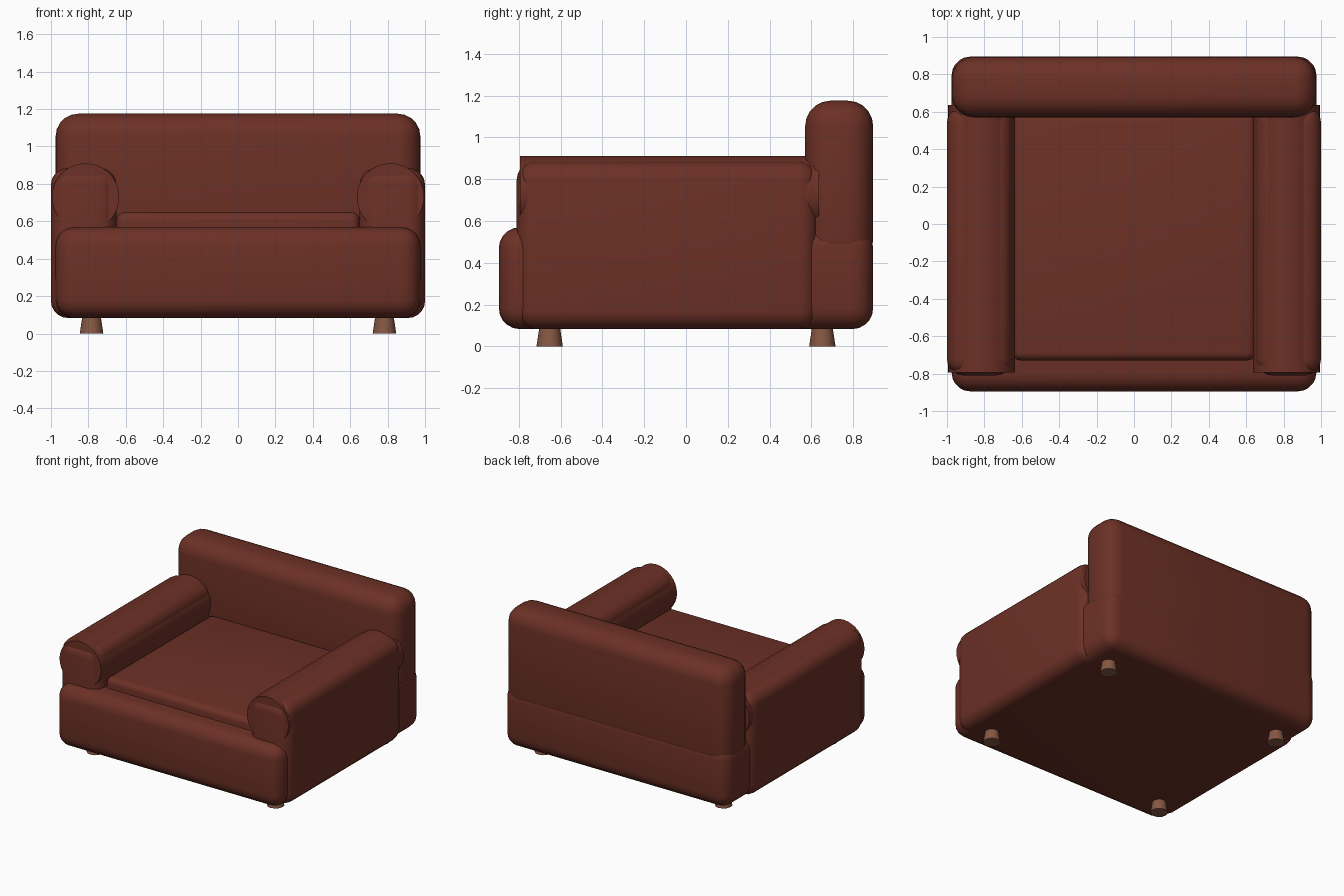
import bpy, bmesh, math
from mathutils import Matrix

if "Cube" in bpy.data.objects:
    bpy.data.objects.remove(bpy.data.objects["Cube"])


def material(name, rgb):
    m = bpy.data.materials.new(name)
    m.diffuse_color = (*rgb, 1)
    m.use_nodes = True
    m.node_tree.nodes["Principled BSDF"].inputs["Base Color"].default_value = m.diffuse_color
    return m


leather = material("brown red leather", (0.150, 0.030, 0.019))
wood = material("brown wood", (0.235, 0.095, 0.055))


def finish(name, bm, mat):
    mesh = bpy.data.meshes.new(name)
    bm.to_mesh(mesh)
    bm.free()
    mesh.materials.append(mat)
    ob = bpy.data.objects.new(name, mesh)
    bpy.context.collection.objects.link(ob)
    bpy.ops.object.select_all(action='DESELECT')
    ob.select_set(True)
    bpy.context.view_layer.objects.active = ob
    bpy.ops.object.shade_smooth_by_angle(angle=math.radians(35))
    return ob


def padded_box(name, lo, hi, radius, segments=5):
    bm = bmesh.new()
    bmesh.ops.create_cube(bm, size=1)
    for v in bm.verts:
        for i in range(3):
            v.co[i] = lo[i] if v.co[i] < 0 else hi[i]
    bmesh.ops.bevel(bm, geom=bm.edges[:], offset=radius, segments=segments,
                    profile=0.5, affect='EDGES')
    return finish(name, bm, leather)


def cone(name, mat, r1, r2, depth, sides, transform):
    bm = bmesh.new()
    bmesh.ops.create_cone(bm, cap_ends=True, segments=sides, radius1=r1,
                          radius2=r2, depth=depth, matrix=transform)
    return finish(name, bm, mat)


# base, backrest and seat cushion
padded_box("base", (-0.975, -0.895, 0.083), (0.975, 0.895, 0.57), 0.1)
padded_box("backrest", (-0.975, 0.57, 0.39), (0.975, 0.895, 1.175), 0.12)
padded_box("seat_cushion", (-0.65, -0.73, 0.40), (0.65, 0.59, 0.65), 0.045, 4)

for s, side in ((-1, "left"), (1, "right")):
    # arm panel with a round roll on top
    x0, x1 = sorted((s * 0.65, s * 1.0))
    padded_box(side + "_arm", (x0, -0.81, 0.083), (x1, 0.63, 0.885), 0.09)
    cone(side + "_arm_roll", leather, 0.18, 0.18, 1.43, 32,
         Matrix.Translation((s * 0.815, -0.08, 0.73)) @ Matrix.Rotation(math.pi / 2, 4, 'X'))
    # feet, wider at the floor
    for y, end in ((-0.652, "front"), (0.652, "back")):
        cone(f"{end}_{side}_foot", wood, 0.063, 0.045, 0.12, 12,
             Matrix.Translation((s * 0.783, y, 0.06)))
